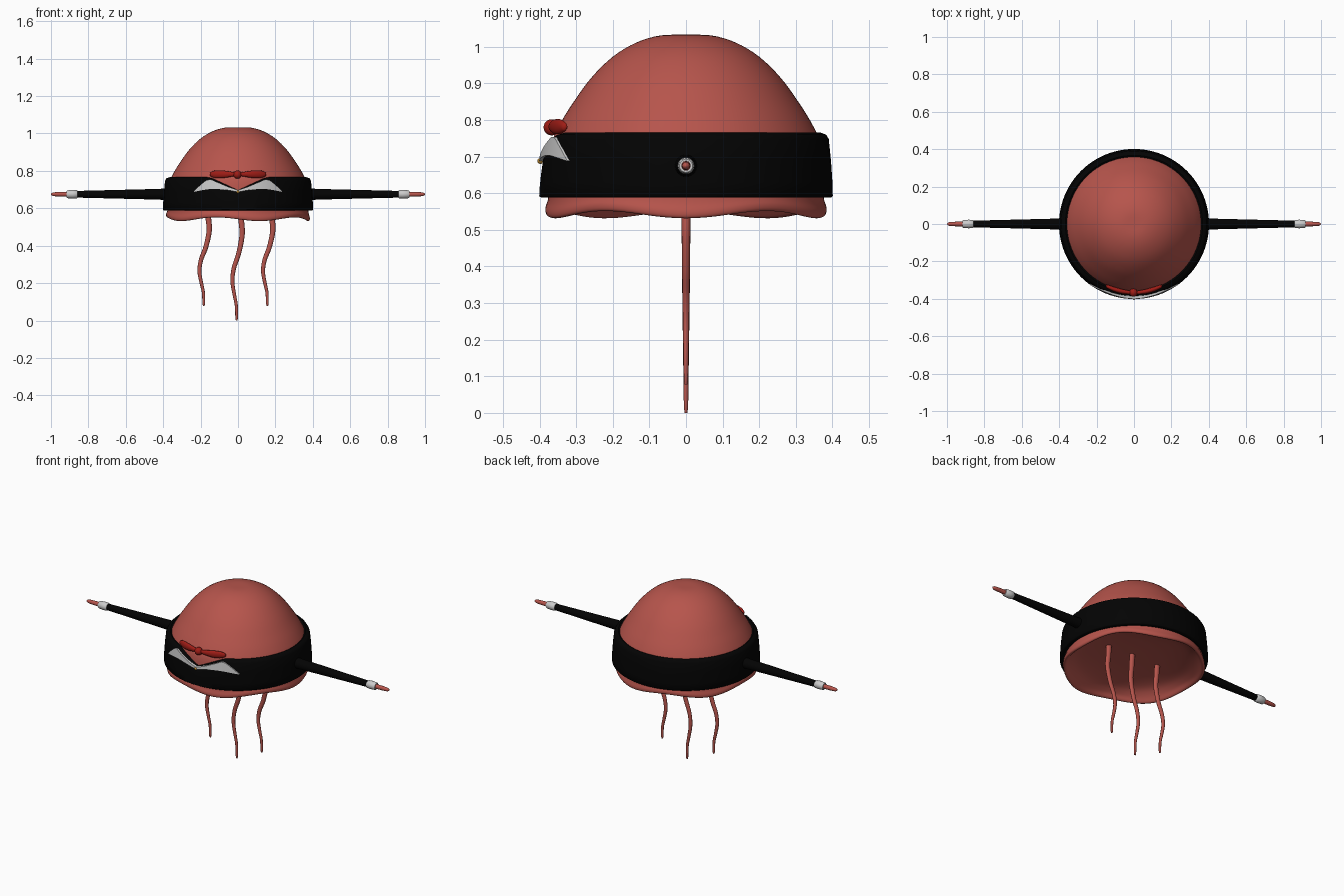
import bpy, bmesh, math
from mathutils import Vector

if "Cube" in bpy.data.objects:
    bpy.data.objects.remove(bpy.data.objects["Cube"])


def material(name, rgb):
    m = bpy.data.materials.new(name)
    m.diffuse_color = (*rgb, 1)
    m.use_nodes = True
    m.node_tree.nodes["Principled BSDF"].inputs["Base Color"].default_value = m.diffuse_color
    return m


PINK = material("pink_skin", (0.47, 0.09, 0.072))
BLACK = material("black_cloth", (0.001, 0.001, 0.001))
WHITE = material("white_cloth", (0.8, 0.8, 0.8))
RED = material("red_bow", (0.35, 0.012, 0.008))
GOLD = material("gold_stud", (0.5, 0.25, 0.03))


def make_object(name, rings, mat, cap=False, angle=50):
    """Skin a list of closed vertex rings into a smooth object."""
    bm = bmesh.new()
    vs = [[bm.verts.new(p) for p in ring] for ring in rings]
    n = len(vs[0])
    for a, b in zip(vs, vs[1:]):
        for i in range(n):
            j = (i + 1) % n
            bm.faces.new((a[i], a[j], b[j], b[i]))
    if cap:
        bm.faces.new(vs[0])
        bm.faces.new(vs[-1])
    bmesh.ops.remove_doubles(bm, verts=bm.verts, dist=1e-5)
    bmesh.ops.recalc_face_normals(bm, faces=bm.faces)
    me = bpy.data.meshes.new(name)
    bm.to_mesh(me)
    bm.free()
    ob = bpy.data.objects.new(name, me)
    bpy.context.collection.objects.link(ob)
    me.materials.append(mat)
    bpy.context.view_layer.objects.active = ob
    ob.select_set(True)
    bpy.ops.object.shade_smooth_by_angle(angle=math.radians(angle))
    ob.select_set(False)
    return ob


def lathe(profile, shift, segs=96):
    """Rings around z; shift(t, r, z) returns the adjusted height."""
    return [[(r * math.cos(t), r * math.sin(t), shift(t, r, z))
             for t in (math.tau * i / segs for i in range(segs))]
            for r, z in profile]


def spline(points, steps=6):
    """Catmull-Rom smoothing of tuples."""
    P = [Vector(p) for p in points]
    P = [2 * P[0] - P[1]] + P + [2 * P[-1] - P[-2]]
    out = []
    for a, b, c, d in zip(P, P[1:], P[2:], P[3:]):
        for k in range(steps):
            t = k / steps
            out.append(0.5 * (2 * b + (c - a) * t + (2 * a - 5 * b + 4 * c - d) * t * t
                              + (3 * b - a - 3 * c + d) * t ** 3))
    return out + [P[-2]]


# Bell with a wavy rolled rim and a shallow hollow underside
bell_profile = spline([(0.0005, 1.033), (0.07, 1.031), (0.135, 1.012), (0.20, 0.973),
                       (0.26, 0.914), (0.31, 0.845), (0.345, 0.788), (0.365, 0.74),
                       (0.374, 0.66), (0.376, 0.59), (0.384, 0.56), (0.381, 0.544),
                       (0.368, 0.544), (0.345, 0.567), (0.30, 0.592), (0.22, 0.608),
                       (0.12, 0.616), (0.0005, 0.618)], 4)


def wave(t, r, z):
    inside = max(0, min(1, (r - 0.2) / 0.15))
    return z - 0.010 * inside * math.cos(5 * t) * max(0, min(1, (0.62 - z) / 0.06))


make_object("bell", lathe(bell_profile, wave), PINK, cap=True)


# Jacket band with a dipped front neckline
def neckline(t, r, z):
    x = r * math.cos(t)
    if math.sin(t) > 0:
        return z
    dip = 0.068 * max(0, 1 - abs(x) / 0.15)
    return z - dip * (z - 0.59) / 0.175


band_profile = [(0.365, 0.60), (0.378, 0.588), (0.396, 0.588), (0.401, 0.593), (0.400, 0.63),
                (0.396, 0.69), (0.390, 0.748), (0.383, 0.760), (0.367, 0.766), (0.350, 0.755)]
make_object("jacket_band", lathe(band_profile, neckline), BLACK)


# Sleeves, cuffs and hands
def rod(name, profile, side, mat):
    rings = [[(side * x, r * math.cos(t), 0.675 + r * math.sin(t))
              for t in (math.tau * i / 24 for i in range(24))] for x, r in profile]
    make_object(name, rings, mat, cap=True)


for side, label in ((-1, "left"), (1, "right")):
    rod(label + "_sleeve", [(0.37, 0.031), (0.45, 0.028), (0.65, 0.023), (0.855, 0.018),
                            (0.862, 0.016)], side, BLACK)
    rod(label + "_cuff", [(0.858, 0.018), (0.862, 0.022), (0.885, 0.023), (0.912, 0.021),
                          (0.916, 0.018), (0.916, 0.010)], side, WHITE)
    rod(label + "_hand", [(0.90, 0.013), (0.96, 0.012), (0.988, 0.010), (0.997, 0.006),
                          (1.0, 0.001)], side, PINK)

# Three wavy tentacles sharing one path, stretched to length
path = [(0.012, 0.625), (0.017, 0.54), (0.022, 0.46), (0.004, 0.36), (-0.022, 0.28),
        (-0.030, 0.21), (-0.020, 0.14), (-0.009, 0.08), (-0.007, 0.0)]
for label, dx, low in (("left", -0.176, 0.078), ("middle", 0, 0.0), ("right", 0.164, 0.078)):
    pts = spline([(x + dx, low + z * (0.625 - low) / 0.625) for x, z in path], 6)
    rings = []
    for k, p in enumerate(pts):
        d = (pts[min(k + 1, len(pts) - 1)] - pts[max(k - 1, 0)]).normalized()
        r = 0.0165 - 0.0095 * k / (len(pts) - 1)
        if k == len(pts) - 1:
            r *= 0.6
        rings.append([(p.x - d.y * r * math.cos(t), r * 0.82 * math.sin(t), p.y + d.x * r * math.cos(t))
                      for t in (math.tau * i / 16 for i in range(16))])
    make_object(label + "_tentacle", rings, PINK, cap=True)

# Collar wings (x, lower z, upper z) wrapped around the band, and bow loops
collar = spline([(0.0, 0.686, 0.698), (0.05, 0.696, 0.714), (0.11, 0.703, 0.739),
                 (0.155, 0.702, 0.754), (0.20, 0.695, 0.724), (0.235, 0.688, 0.690)], 4)
loop = spline([(0.005, 0.008, 0.008), (0.04, 0.014, 0.011), (0.08, 0.020, 0.013),
               (0.12, 0.020, 0.012), (0.145, 0.012, 0.009), (0.151, 0.004, 0.004)], 4)
for side, label in ((-1, "left"), (1, "right")):
    rings = []
    for x, lo, hi in collar:
        ring = []
        for off in (0.003, -0.012):
            for k in range(5):
                z = lo + (hi - lo) * (k if off > 0 else 4 - k) / 4
                r = 0.398 - 0.10 * (z - 0.69) + off
                ring.append((side * x, -math.sqrt(r * r - x * x), z))
        rings.append(ring)
    make_object(label + "_collar", rings, WHITE, cap=True, angle=40)
    rings = [[(side * x, -0.367 + 1.6 * x * x + d * math.cos(t),
               0.782 + h * math.sin(t))
              for t in (math.tau * i / 20 for i in range(20))] for x, h, d in loop]
    make_object(label + "_bow_loop", rings, RED, cap=True)


# Bow knot and collar stud
def ball(name, centre, radius, mat):
    bpy.ops.mesh.primitive_uv_sphere_add(segments=24, ring_count=12, radius=radius, location=centre)
    ob = bpy.context.object
    ob.name = name
    ob.data.materials.append(mat)
    bpy.ops.object.shade_smooth()
    ob.select_set(False)


ball("bow_knot", (-0.003, -0.367, 0.780), 0.022, RED)
ball("collar_stud", (0, -0.398, 0.688), 0.008, GOLD)
